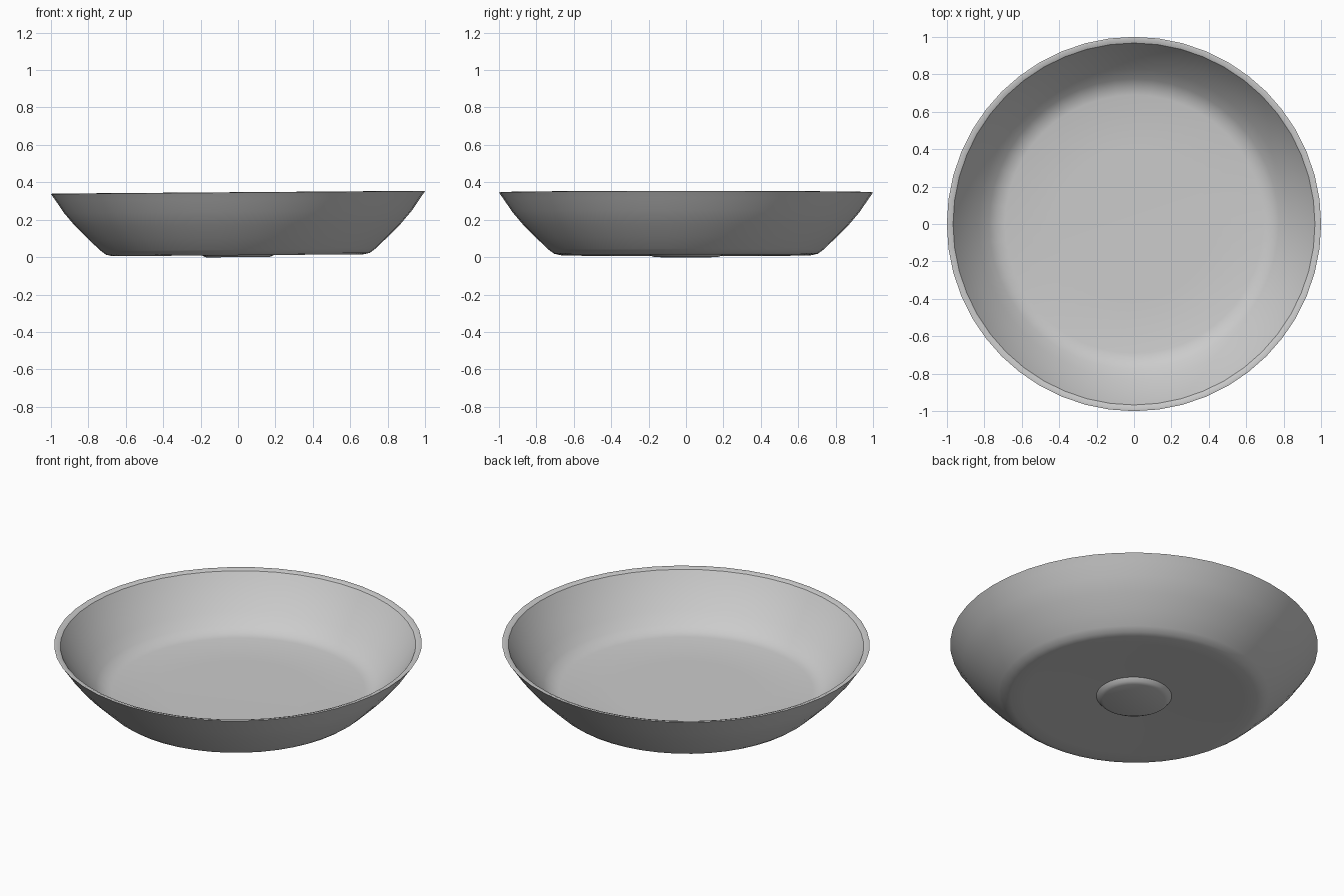
import bpy, bmesh, math

if "Cube" in bpy.data.objects:
    bpy.data.objects.remove(bpy.data.objects["Cube"])

SIDES = 48
TILT = 0.0075  # the dish leans very slightly, right side higher

# One flat colour
mat = bpy.data.materials.new("light grey")
mat.diffuse_color = (0.6, 0.6, 0.6, 1)
mat.use_nodes = True
mat.node_tree.nodes["Principled BSDF"].inputs["Base Color"].default_value = mat.diffuse_color


def lathe(name, profile, sides=SIDES):
    """Spin an (r, z) profile round z; r = 0 ends become poles."""
    bm = bmesh.new()
    rings = []
    for r, z in profile:
        if r == 0:
            rings.append([bm.verts.new((0, 0, z))] * sides)
            continue
        ring = []
        for i in range(sides):
            a = 2 * math.pi * i / sides
            x, y = r * math.cos(a), r * math.sin(a)
            ring.append(bm.verts.new((x, y, z + TILT * x)))
        rings.append(ring)
    for low, high in zip(rings, rings[1:]):
        for i in range(sides):
            j = (i + 1) % sides
            loop = list(dict.fromkeys((low[i], low[j], high[j], high[i])))
            bm.faces.new(loop)
    bmesh.ops.recalc_face_normals(bm, faces=bm.faces)
    mesh = bpy.data.meshes.new(name)
    bm.to_mesh(mesh)
    bm.free()
    mesh.materials.append(mat)
    obj = bpy.data.objects.new(name, mesh)
    bpy.context.collection.objects.link(obj)
    bpy.context.view_layer.objects.active = obj
    obj.select_set(True)
    bpy.ops.object.shade_smooth_by_angle(angle=math.radians(35))
    obj.select_set(False)
    return obj


# Shallow dish: underside with a small central boss, flared wall, rim, inside
lathe("dish", [
    # underside and boss
    (0, 0.0), (0.17, 0.0), (0.19, 0.008), (0.205, 0.026), (0.35, 0.02),
    (0.6, 0.011), (0.67, 0.01),
    # outer wall
    (0.705, 0.018), (0.735, 0.04), (0.8, 0.102), (0.87, 0.172),
    (0.93, 0.243), (0.975, 0.31), (1.0, 0.345),
    # rim
    (0.99, 0.347), (0.967, 0.338),
    # inner wall and floor
    (0.94, 0.295), (0.89, 0.227), (0.83, 0.155), (0.775, 0.1),
    (0.735, 0.073), (0.69, 0.063), (0.4, 0.06), (0, 0.06),
])
